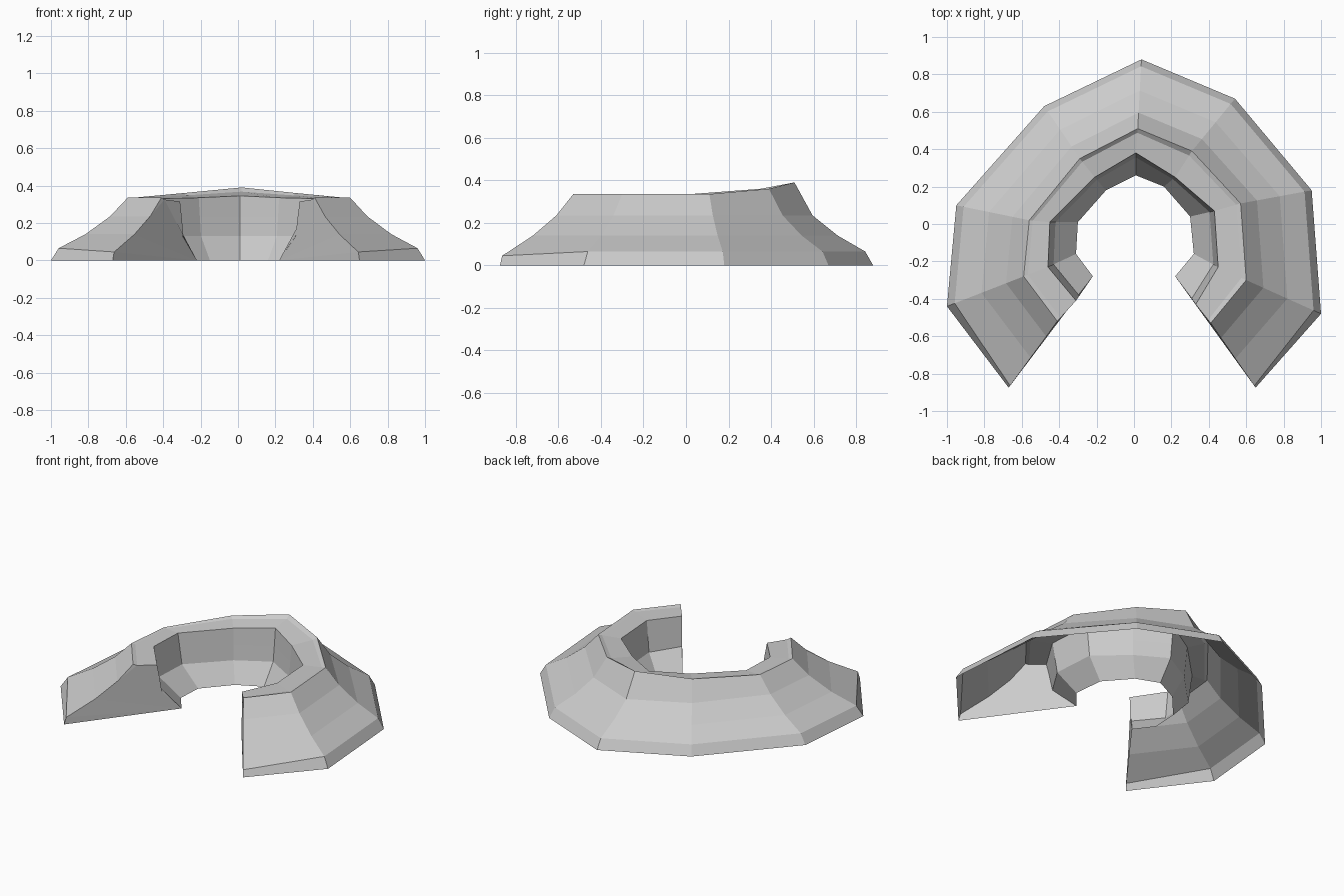
import bpy, bmesh
from mathutils import Vector

if "Cube" in bpy.data.objects:
    bpy.data.objects.remove(bpy.data.objects["Cube"])

# Guide lines around the horseshoe, from the left tip over the back to the right tip
foot = [(-.67, -.875), (-1, -.44), (-.95, .10), (-.48, .63), (.04, .88),
        (.54, .67), (.95, .18), (1, -.48), (.65, -.875)]
crest = [(-.41, -.52, .335), (-.59, -.28, .335), (-.56, .02, .335), (-.29, .35, .36), (.02, .51, .39),
         (.31, .39, .36), (.57, .11, .335), (.60, -.30, .335), (.41, -.53, .335)]
rim = [(-.31, -.41, .315), (-.46, -.23, .33), (-.45, .01, .33), (-.21, .25, .335), (.01, .38, .345),
       (.22, .25, .335), (.43, .07, .33), (.45, -.23, .33), (.33, -.43, .315)]
inner = [(-.22, -.28), (-.31, -.16), (-.30, .01), (-.15, .18), (.01, .26),
         (.16, .20), (.30, .04), (.32, -.16), (.22, -.28)]

# Cross-section: (share of the way, height)
outer_slope = [(0, 0), (.10, .065), (.45, .14), (.77, .235)]
inner_slope = [(.10, .23), (.20, .13), (1, 0)]


def section(i):
    f, c = Vector((*foot[i], 0)), Vector(crest[i])
    r, n = Vector(rim[i]), Vector((*inner[i], 0))
    pts = []
    for t, z in outer_slope:
        p = f.lerp(c, t)
        if i in (0, 8) and z == .065:      # blunt arm tip
            p, z = f.lerp(c, .03), .045
        pts.append((p.x, p.y, z))
    step = c.lerp(r, .17)
    step.z = c.z - (c.z - r.z) * .5
    pts += [tuple(c), tuple(step), tuple(r)]
    for t, z in inner_slope:
        p = r.lerp(n, t)
        pts.append((p.x, p.y, z))
    return pts


# Open-bottomed shell skinned over the sections
bm = bmesh.new()
rows = [[bm.verts.new(p) for p in section(i)] for i in range(len(foot))]
for a, b in zip(rows, rows[1:]):
    for j in range(len(a) - 1):
        bm.faces.new((a[j], a[j + 1], b[j + 1], b[j]))

# End walls of both arms
caps = [bm.faces.new(rows[0]), bm.faces.new(rows[-1])]
bmesh.ops.triangulate(bm, faces=caps)
bmesh.ops.recalc_face_normals(bm, faces=bm.faces)
top = max(bm.faces, key=lambda f: f.calc_center_median().z)
if top.normal.z < 0:
    bmesh.ops.reverse_faces(bm, faces=bm.faces)

mesh = bpy.data.meshes.new("horseshoe_ridge")
bm.to_mesh(mesh)
bm.free()
ridge = bpy.data.objects.new("horseshoe_ridge", mesh)
bpy.context.collection.objects.link(ridge)
